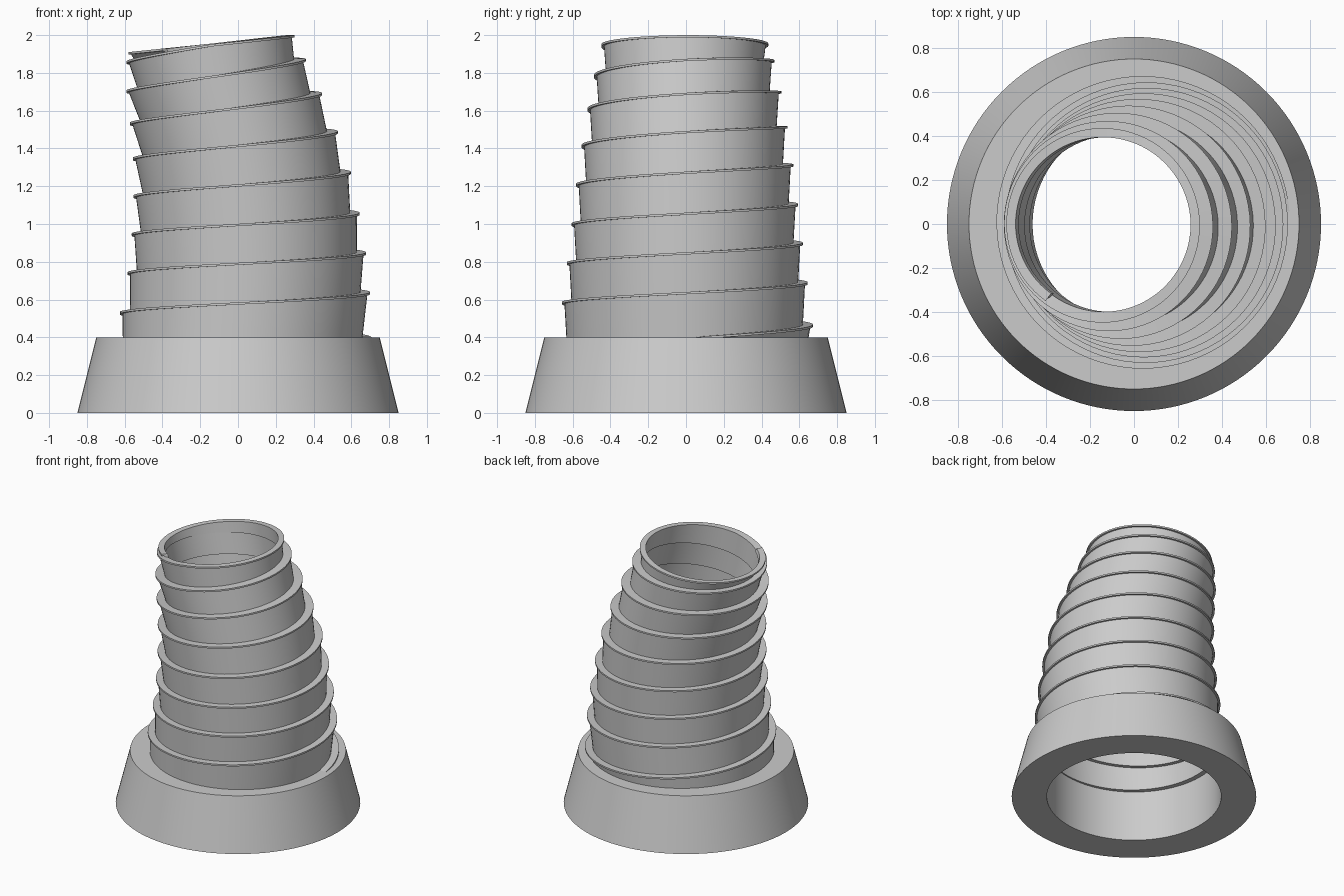
import bpy, math
from math import cos, sin, pi

if "Cube" in bpy.data.objects:
    bpy.data.objects.remove(bpy.data.objects["Cube"])


def lerp(table, t):
    """Piecewise linear lookup in (t, value) pairs."""
    if t <= table[0][0]:
        return table[0][1]
    for (a, va), (b, vb) in zip(table, table[1:]):
        if t <= b:
            return va + (vb - va) * (t - a) / (b - a)
    return table[-1][1]


# Values along the spiral, one station per turn
HEIGHT = [(0, .39), (.02, .405), (.25, .468), (.5, .535), (1, .64), (2, .85), (3, 1.055),
          (4, 1.265), (5, 1.47), (6, 1.66), (7, 1.832), (7.5, 1.905), (7.75, 1.952), (8, 1.955)]
RADIUS = [(0, .68), (1, .65), (2, .625), (3, .60), (4, .576), (5, .546),
          (6, .514), (7, .478), (8, .4375), (9, .43)]
CENTRE = [(0, .03), (1, .05), (2, .055), (3, .045), (4, .024), (5, -.016),
          (6, -.069), (7, -.122), (8, -.143), (9, -.15)]
TILT = [(2, 0), (3, .005), (4, .012), (5, .022), (6, .035), (7, .043), (8, .045)]
THICK = [(7.2, .065), (8, .042)]


def smooth(table, t):
    """Averaged lookup to round off the stations."""
    return sum(lerp(table, t + d) for d in (-.3, -.1, .1, .3)) / 4


def make_mesh(name, verts, faces):
    me = bpy.data.meshes.new(name)
    me.from_pydata(verts, [], faces)
    ob = bpy.data.objects.new(name, me)
    bpy.context.collection.objects.link(ob)
    bpy.ops.object.select_all(action='DESELECT')
    bpy.context.view_layer.objects.active = ob
    ob.select_set(True)
    bpy.ops.object.mode_set(mode='EDIT')
    bpy.ops.mesh.select_all(action='SELECT')
    bpy.ops.mesh.normals_make_consistent(inside=False)
    bpy.ops.object.mode_set(mode='OBJECT')
    bpy.ops.object.shade_smooth_by_angle(angle=math.radians(30))
    return ob


def loft(name, rings, closed):
    """Skin a list of equal-length closed sections."""
    n, m = len(rings), len(rings[0])
    verts = [v for ring in rings for v in ring]
    faces = []
    for i in range(n if closed else n - 1):
        j = (i + 1) % n
        for k in range(m):
            l = (k + 1) % m
            faces.append((i * m + k, j * m + k, j * m + l, i * m + l))
    if not closed:
        faces += [tuple(range(m)), tuple(range((n - 1) * m, n * m))]
    return make_mesh(name, verts, faces)


# Tapered base ring
base_profile = [(.606, 0), (.85, 0), (.75, .4), (.606, .4)]
SIDES = 128
loft("base_ring", [[(r * cos(2 * pi * i / SIDES), r * sin(2 * pi * i / SIDES), z)
                    for r, z in base_profile] for i in range(SIDES)], True)


# Leaning spiral wall with a lip along its upper edge
def section(t):
    c, s = cos(2 * pi * t), sin(2 * pi * t)
    r, thick = smooth(RADIUS, t), lerp(THICK, t)
    x_top, x_low = smooth(CENTRE, t), smooth(CENTRE, t - 1)
    z_top = lerp(HEIGHT, t) + c * smooth(TILT, t)
    z_low = lerp(HEIGHT, t - 1) + c * smooth(TILT, t - 1) - .004
    z_low = min(z_low, z_top - .012)
    z_lip = max(z_top - .012, z_low + .001)
    return [(x + q * c, q * s, z) for x, q, z in (
        (x_low, r - thick, z_low), (x_low, r - .025, z_low),
        (x_top, r - .014, z_lip), (x_top, r, z_lip),
        (x_top, r, z_top), (x_top, r - thick, z_top))]


STEPS, TURNS = 80, 8.65
loft("spiral_wall", [section(i / STEPS) for i in range(int(STEPS * TURNS) + 1)], False)
